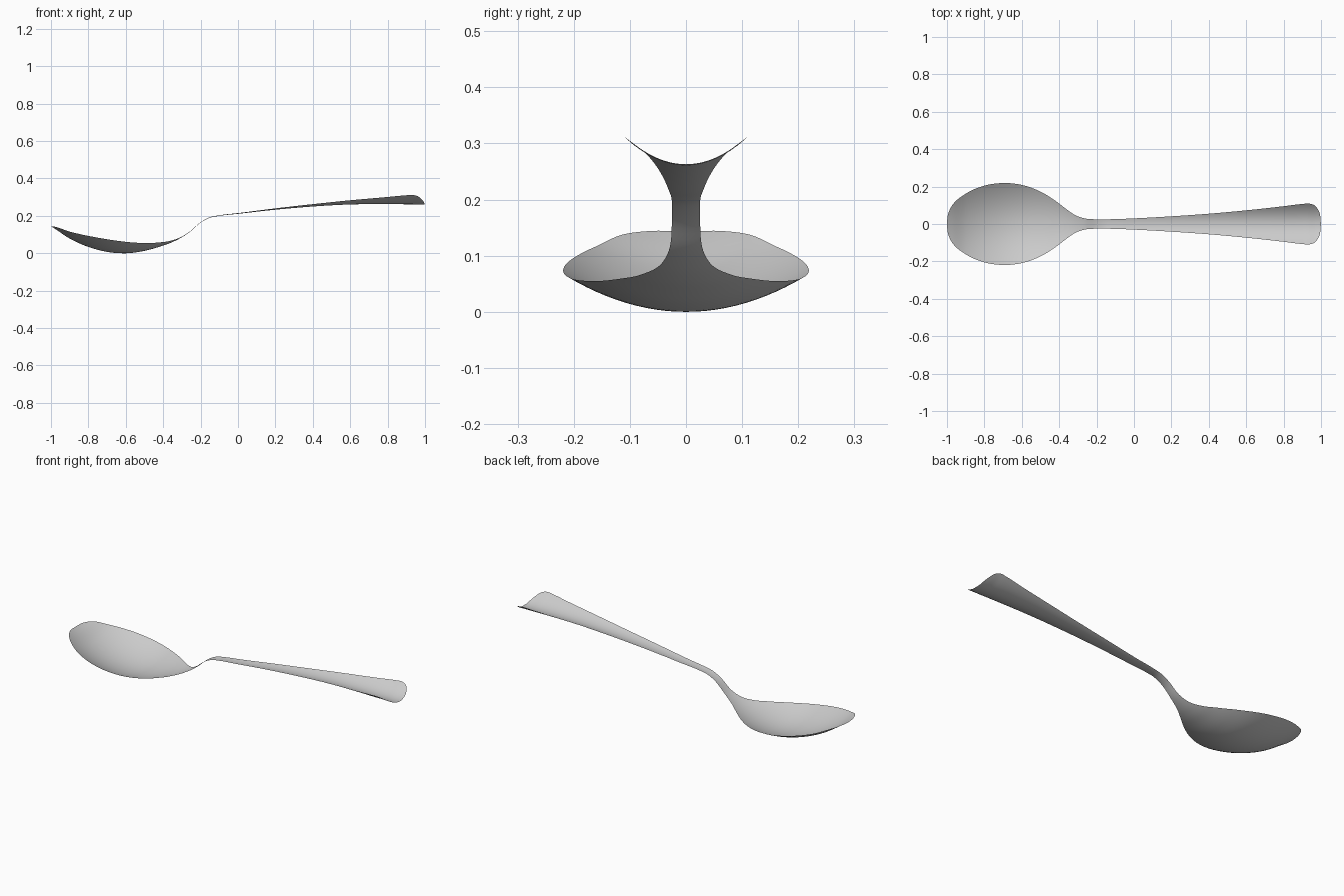
import bpy, bmesh

if "Cube" in bpy.data.objects:
    bpy.data.objects.remove(bpy.data.objects["Cube"])

# Stations along the spoon: x, half width, centre-line height, cross-section curvature
STATIONS = [
    (-1.0, 0.0, 0.143, 1.4), (-0.995, 0.05, 0.141, 1.4), (-0.97, 0.103, 0.125, 1.4),
    (-0.9, 0.162, 0.079, 1.4), (-0.8, 0.205, 0.034, 1.4), (-0.69, 0.219, 0.006, 1.4),
    (-0.6, 0.209, 0.0, 1.4), (-0.5, 0.173, 0.013, 1.4), (-0.42, 0.124, 0.035, 1.5),
    (-0.36, 0.078, 0.056, 1.8), (-0.31, 0.045, 0.080, 2.2), (-0.26, 0.029, 0.112, 2.8),
    (-0.2, 0.025, 0.164, 3.5), (-0.15, 0.025, 0.190, 4.2), (-0.1, 0.026, 0.200, 4.2),
    (0.0, 0.030, 0.211, 4.2), (0.2, 0.041, 0.233, 4.2), (0.4, 0.055, 0.250, 4.2),
    (0.6, 0.073, 0.261, 4.2), (0.8, 0.095, 0.263, 4.2), (0.9, 0.107, 0.262, 4.2),
    (0.935, 0.109, 0.262, 4.2), (0.965, 0.100, 0.261, 4.2), (0.988, 0.07, 0.261, 4.2),
    (1.0, 0.0, 0.261, 4.2),
]
STEPS, COLS = 6, 24


def smooth_path(pts, steps):
    """Spline through all stations, slopes weighted by spacing along the outline."""
    t = [0.0]
    for a, b in zip(pts, pts[1:]):
        t.append(t[-1] + ((b[0] - a[0]) ** 2 + (b[1] - a[1]) ** 2) ** 0.5)
    n = len(pts)

    def slope(i, c):
        if i in (0, n - 1):
            j = 0 if i == 0 else n - 2
            return (pts[j + 1][c] - pts[j][c]) / (t[j + 1] - t[j])
        h0, h1 = t[i] - t[i - 1], t[i + 1] - t[i]
        d0 = (pts[i][c] - pts[i - 1][c]) / h0
        d1 = (pts[i + 1][c] - pts[i][c]) / h1
        return (d0 * h1 + d1 * h0) / (h0 + h1)

    out = []
    for i in range(n - 1):
        h = t[i + 1] - t[i]
        for s in range(steps):
            u = s / steps
            out.append([(2*u**3 - 3*u*u + 1) * pts[i][c] + (u**3 - 2*u*u + u) * h * slope(i, c)
                        + (3*u*u - 2*u**3) * pts[i + 1][c] + (u**3 - u*u) * h * slope(i + 1, c)
                        for c in range(4)])
    out.append(list(pts[-1]))
    return out


# Spoon: one thin curved sheet, bowl to handle
bm = bmesh.new()
rows = []
for x, w, z, k in smooth_path(STATIONS, STEPS):
    row = []
    for j in range(COLS + 1):
        y = w * (2 * j / COLS - 1)
        row.append(bm.verts.new((max(-1, min(1, x)), y, max(0, z + k * y * y))))
    rows.append(row)
for a, b in zip(rows, rows[1:]):
    for j in range(COLS):
        bm.faces.new((a[j], b[j], b[j + 1], a[j + 1]))
# close the two pointed ends of the grid
bmesh.ops.remove_doubles(bm, verts=rows[0] + rows[-1], dist=1e-6)
for f in bm.faces:
    f.smooth = True
mesh = bpy.data.meshes.new("spoon")
bm.to_mesh(mesh)
bm.free()

steel = bpy.data.materials.new("steel grey")
steel.diffuse_color = (0.6, 0.6, 0.6, 1)
steel.use_nodes = True
steel.node_tree.nodes["Principled BSDF"].inputs["Base Color"].default_value = steel.diffuse_color
mesh.materials.append(steel)
bpy.context.collection.objects.link(bpy.data.objects.new("spoon", mesh))
